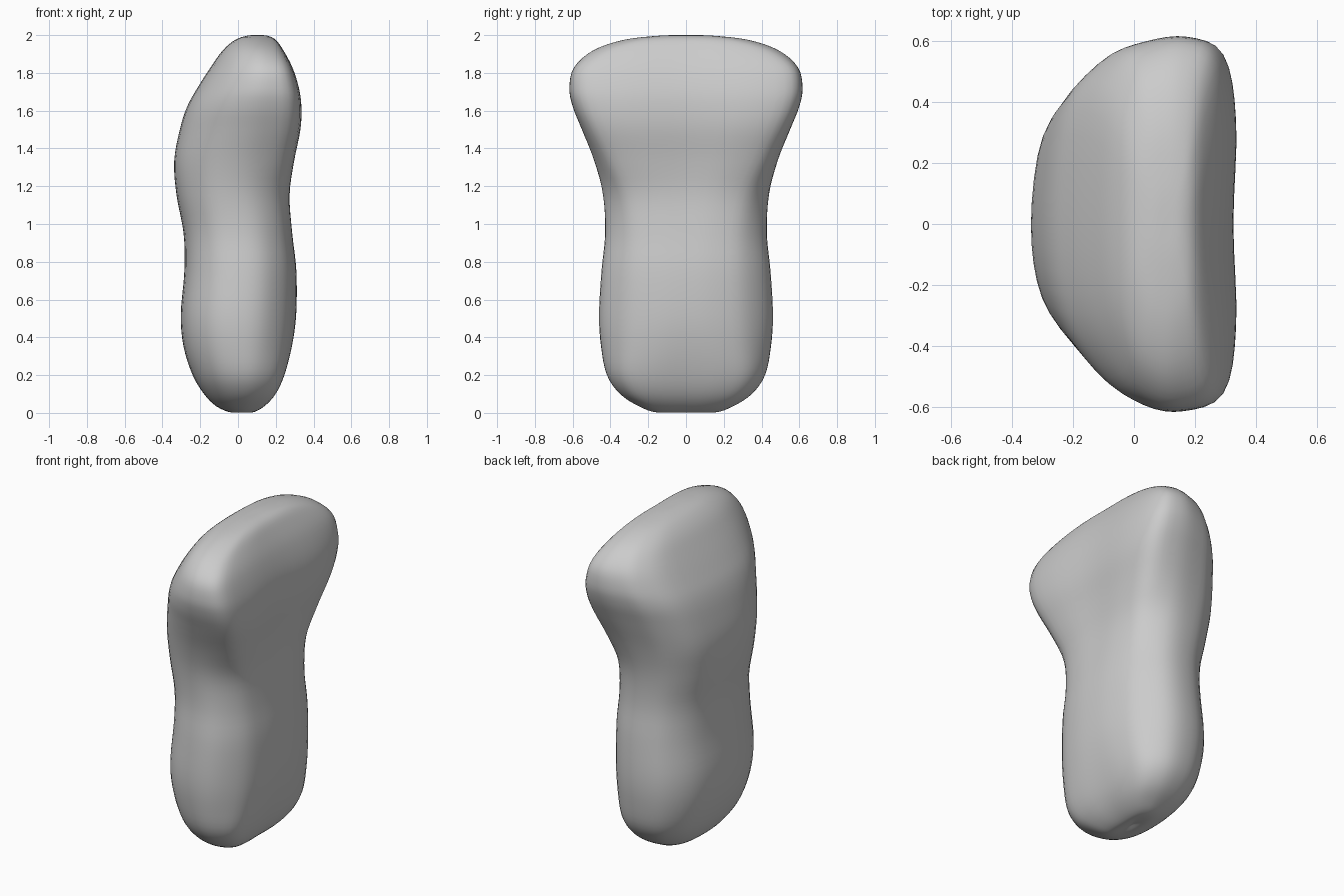
import bpy, bmesh
from mathutils import Vector

if "Cube" in bpy.data.objects:
    bpy.data.objects.remove(bpy.data.objects["Cube"])

# Height stations: z, x min, x max, half width in y, blend from lower to upper profile
ROWS = [
    (0.014, 0.02, 0.02, 0.00, 0.5),
    (0.002, -0.035, 0.075, 0.15, 0.5),
    (0.035, -0.115, 0.14, 0.25, 0.5),
    (0.10, -0.18, 0.20, 0.35, 0.5),
    (0.20, -0.24, 0.247, 0.42, 0.4),
    (0.35, -0.288, 0.286, 0.45, 0.15),
    (0.52, -0.303, 0.308, 0.46, 0.0),
    (0.75, -0.284, 0.309, 0.447, 0.0),
    (0.95, -0.288, 0.288, 0.428, 0.1),
    (1.15, -0.325, 0.275, 0.44, 0.35),
    (1.33, -0.338, 0.297, 0.485, 0.75),
    (1.50, -0.308, 0.33, 0.55, 0.95),
    (1.62, -0.27, 0.335, 0.597, 1.0),
    (1.72, -0.215, 0.322, 0.615, 1.0),
    (1.83, -0.145, 0.287, 0.59, 1.0),
    (1.92, -0.08, 0.24, 0.49, 0.8),
    (1.975, -0.015, 0.20, 0.33, 0.5),
    (1.997, 0.05, 0.155, 0.14, 0.2),
    (2.0, 0.10, 0.10, 0.00, 0.0),
]
# Half cross-sections (x, y), normalised, from the +x side round to the -x side
LOWER = [(1, 0), (.97, .35), (.83, .68), (.45, .94), (0, 1), (-.5, .9), (-.88, .56), (-1, 0)]
UPPER_BACK = [(.97, 0), (1, .57), (.87, .91), (.45, 1), (-.05, .975), (-.5, .88), (-.88, .6), (-1, 0)]
UPPER_FRONT = [(.97, 0), (1, .57), (.87, .91), (.4, 1), (-.05, .97), (-.5, .82), (-.89, .48), (-1, 0)]
STEPS = 4


def spline(pts, closed):
    """Smooth interpolating curve through the points."""
    n = len(pts)
    pick = (lambda i: pts[i % n]) if closed else (lambda i: pts[min(max(i, 0), n - 1)])
    out = []
    for i in range(n if closed else n - 1):
        a, b, c, d = (pick(i + k) for k in (-1, 0, 1, 2))
        for s in range(STEPS):
            t = s / STEPS
            out.append(b + 0.5 * t * ((c - a) + t * ((2 * a - 5 * b + 4 * c - d)
                                                    + t * (3 * (b - c) + d - a))))
    return out if closed else out + [pts[-1]]


def full(back, front):
    """Join a back (+y) half profile with a mirrored front (-y) one."""
    pts = back + [(x, -y) for x, y in front[-2:0:-1]]
    return spline([Vector(p) for p in pts], True)


# Loft the rounded body through the stations
lower, upper = full(LOWER, LOWER), full(UPPER_BACK, UPPER_FRONT)
bm = bmesh.new()
rings = []
for z, x0, x1, w, t in spline([Vector(r) for r in ROWS], False):
    cx, hx = (x0 + x1) / 2, (x1 - x0) / 2
    ring = []
    for a, b in zip(lower, upper):
        p = a.lerp(b, t)
        ring.append(bm.verts.new((cx + hx * p.x, w * p.y, z)))
    rings.append(ring)
n = len(lower)
for r, s in zip(rings, rings[1:]):
    for i in range(n):
        j = (i + 1) % n
        bm.faces.new((r[i], r[j], s[j], s[i]))
bmesh.ops.remove_doubles(bm, verts=bm.verts, dist=0.0001)
bmesh.ops.recalc_face_normals(bm, faces=bm.faces)
for f in bm.faces:
    f.smooth = True
mesh = bpy.data.meshes.new("stone_body")
bm.to_mesh(mesh)
bm.free()
bpy.context.collection.objects.link(bpy.data.objects.new("stone_body", mesh))
